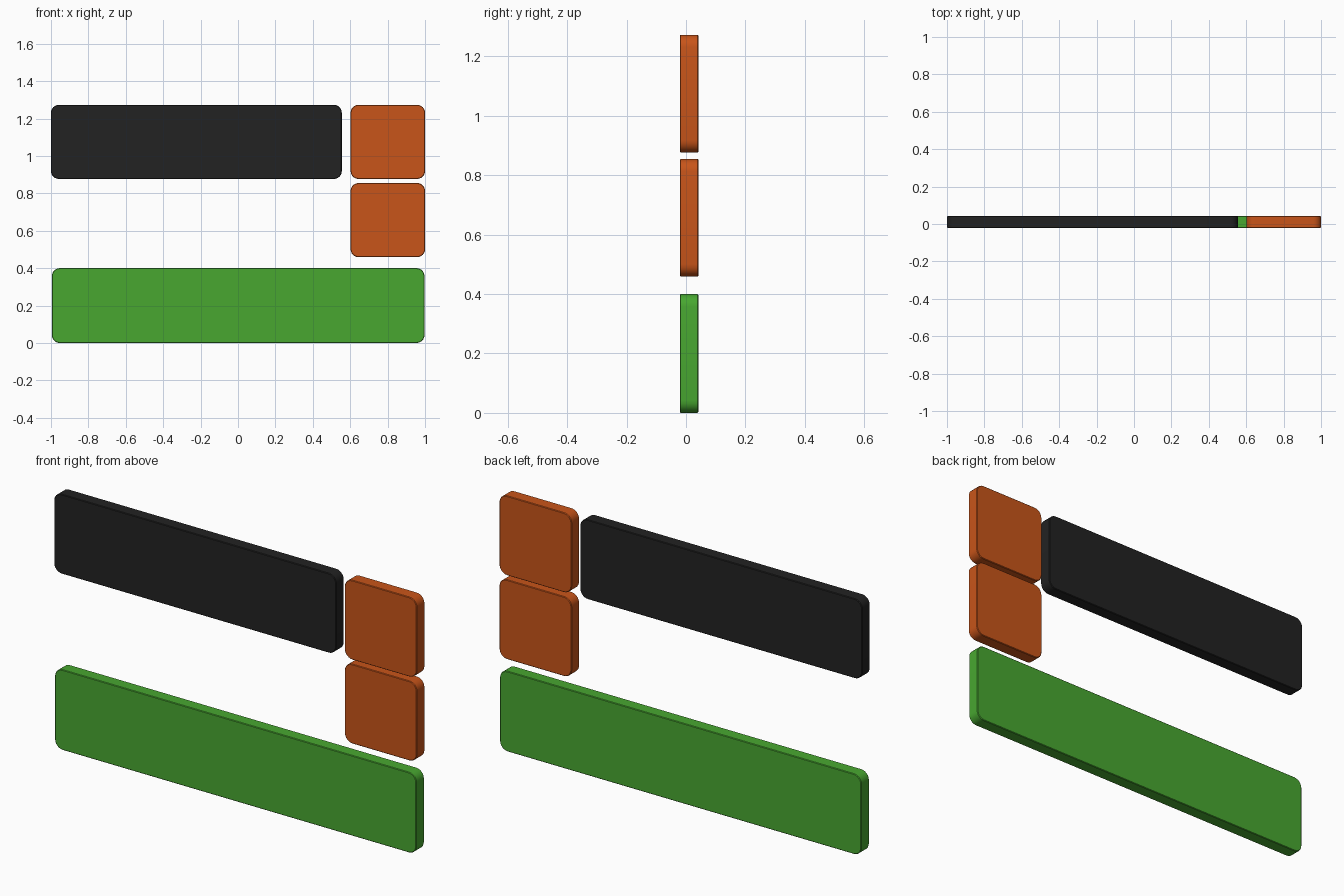
import bpy, bmesh
from math import sin, cos, pi

if "Cube" in bpy.data.objects:
    bpy.data.objects.remove(bpy.data.objects["Cube"])

Y_FRONT, Y_BACK = -0.021, 0.042


def material(name, rgb):
    m = bpy.data.materials.new(name)
    m.diffuse_color = (*rgb, 1)
    m.use_nodes = True
    m.node_tree.nodes["Principled BSDF"].inputs["Base Color"].default_value = m.diffuse_color
    return m


def plate(name, x0, x1, z0, z1, mat, r=0.042, steps=6):
    # Rounded rectangle outline, extruded front to back
    outline = []
    corners = [(x1 - r, z1 - r), (x0 + r, z1 - r), (x0 + r, z0 + r), (x1 - r, z0 + r)]
    for i, (cx, cz) in enumerate(corners):
        for k in range(steps + 1):
            a = (i + k / steps) * pi / 2
            outline.append((cx + r * cos(a), cz + r * sin(a)))
    bm = bmesh.new()
    face = bm.faces.new([bm.verts.new((x, Y_FRONT, z)) for x, z in outline])
    ext = bmesh.ops.extrude_face_region(bm, geom=[face])
    moved = [v for v in ext["geom"] if isinstance(v, bmesh.types.BMVert)]
    bmesh.ops.translate(bm, verts=moved, vec=(0, Y_BACK - Y_FRONT, 0))
    bmesh.ops.recalc_face_normals(bm, faces=bm.faces)
    me = bpy.data.meshes.new(name)
    bm.to_mesh(me)
    bm.free()
    me.materials.append(mat)
    ob = bpy.data.objects.new(name, me)
    bpy.context.collection.objects.link(ob)
    # Slightly eased rim
    bev = ob.modifiers.new("eased_rim", "BEVEL")
    bev.width, bev.segments = 0.003, 1
    bev.limit_method, bev.angle_limit = "ANGLE", pi / 3
    bpy.ops.object.select_all(action="DESELECT")
    ob.select_set(True)
    bpy.context.view_layer.objects.active = ob
    bpy.ops.object.shade_smooth_by_angle(angle=pi / 6)
    return ob


black = material("black", (0.016, 0.016, 0.016))
orange = material("orange", (0.58, 0.09, 0.01))
green = material("green", (0.065, 0.39, 0.03))

# Long bars
plate("lower_bar", -0.995, 0.997, 0.0, 0.40, green)
plate("upper_bar", -1.0, 0.555, 0.877, 1.273, black)

# Square tiles stacked at the right
for name, z in (("upper_tile", 0.877), ("lower_tile", 0.459)):
    plate(name, 0.602, 1.0, z, z + 0.396, orange)
